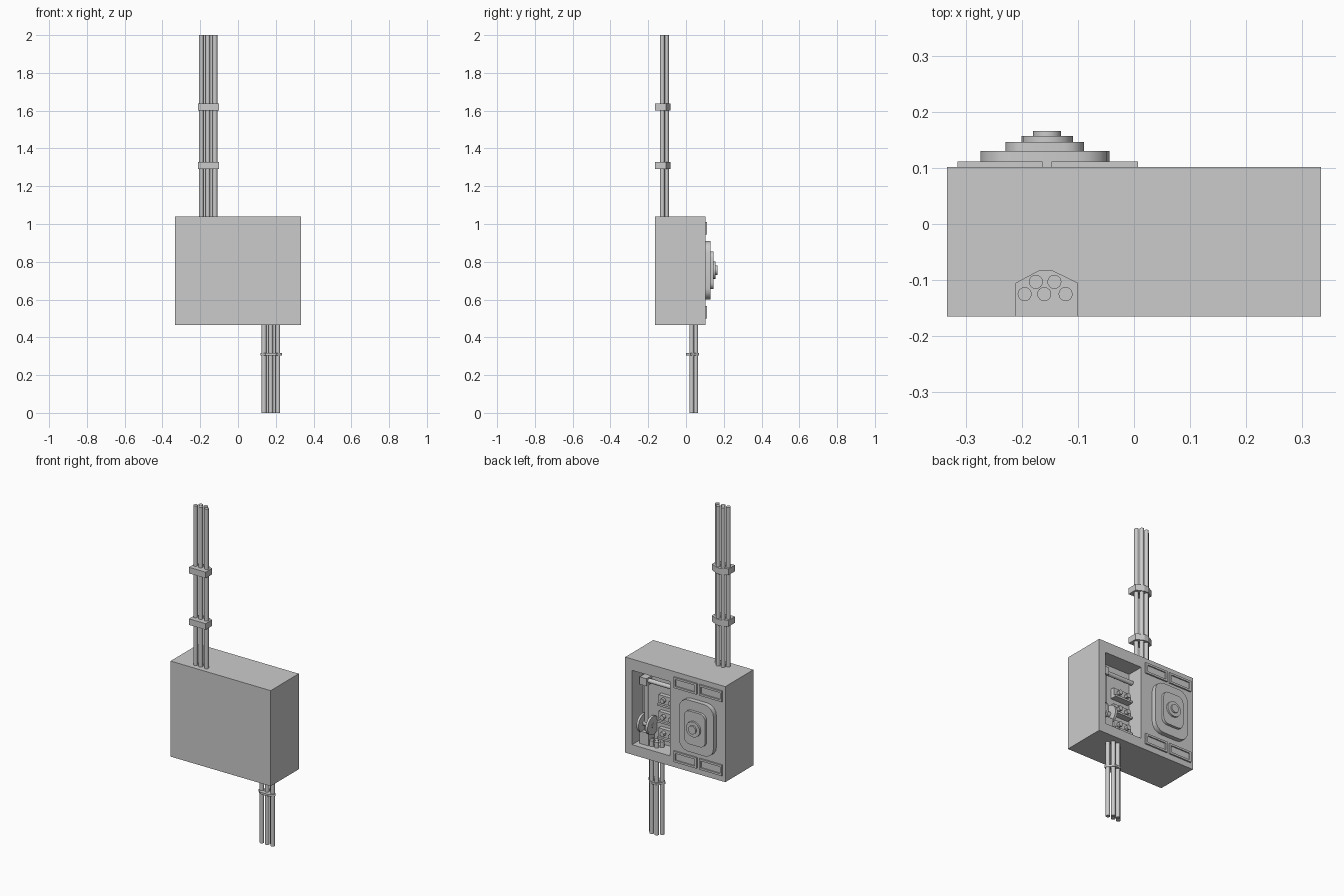
import bpy, bmesh
from math import pi, sin, cos
from mathutils import Matrix

if "Cube" in bpy.data.objects:
    bpy.data.objects.remove(bpy.data.objects["Cube"])


def finish(name, bm, smooth=False):
    bmesh.ops.recalc_face_normals(bm, faces=bm.faces)
    me = bpy.data.meshes.new(name)
    bm.to_mesh(me)
    bm.free()
    ob = bpy.data.objects.new(name, me)
    bpy.context.collection.objects.link(ob)
    if smooth:
        bpy.ops.object.select_all(action='DESELECT')
        ob.select_set(True)
        bpy.context.view_layer.objects.active = ob
        bpy.ops.object.shade_smooth_by_angle()
    return ob


def box(name, x0, x1, y0, y1, z0, z1):
    bm = bmesh.new()
    bmesh.ops.create_cube(bm, size=1)
    for v in bm.verts:
        v.co = ((x0 + x1) / 2 + v.co.x * (x1 - x0),
                (y0 + y1) / 2 + v.co.y * (y1 - y0),
                (z0 + z1) / 2 + v.co.z * (z1 - z0))
    return finish(name, bm)


def rod(name, center, r, length, axis='Z', sides=16):
    bm = bmesh.new()
    rot = {'Z': Matrix(), 'X': Matrix.Rotation(pi / 2, 4, 'Y'),
           'Y': Matrix.Rotation(pi / 2, 4, 'X')}[axis]
    bmesh.ops.create_cone(bm, cap_ends=True, segments=sides, radius1=r, radius2=r,
                          depth=length, matrix=Matrix.Translation(center) @ rot)
    return finish(name, bm, True)


def prism(name, pts, lo, hi, axis='Z', smooth=False):
    """Extrude a 2D outline along z (xy outline) or y (xz outline)."""
    bm = bmesh.new()
    put = (lambda p, h: (p[0], p[1], h)) if axis == 'Z' else (lambda p, h: (p[0], h, p[1]))
    a = [bm.verts.new(put(p, lo)) for p in pts]
    b = [bm.verts.new(put(p, hi)) for p in pts]
    bm.faces.new(a)
    bm.faces.new(b)
    n = len(pts)
    for i in range(n):
        bm.faces.new((a[i], a[(i + 1) % n], b[(i + 1) % n], b[i]))
    return finish(name, bm, smooth)


def tray(name, outer, inner, y_base, y_rim, y_floor):
    """Block with a rectangular recess opening towards +y; rects are x0, x1, z0, z1."""
    bm = bmesh.new()
    ring = lambda r, y: [bm.verts.new((x, y, z)) for x, z in
                         ((r[0], r[2]), (r[1], r[2]), (r[1], r[3]), (r[0], r[3]))]
    loops = [ring(outer, y_base), ring(outer, y_rim), ring(inner, y_rim), ring(inner, y_floor)]
    for a, b in zip(loops, loops[1:]):
        for i in range(4):
            j = (i + 1) % 4
            bm.faces.new((a[i], a[j], b[j], b[i]))
    bm.faces.new(loops[0])
    bm.faces.new(loops[-1])
    return finish(name, bm)


def rounded(cx, cz, w, h, r, steps=4):
    pts = []
    for k, (sx, sz) in enumerate(((1, 1), (-1, 1), (-1, -1), (1, -1))):
        for i in range(steps + 1):
            a = (k + i / steps) * pi / 2
            pts.append((cx + sx * (w / 2 - r) + r * cos(a), cz + sz * (h / 2 - r) + r * sin(a)))
    return pts


# Cabinet with open bay
tray("cabinet", (-0.333, 0.333, 0.465, 1.04), (0.034, 0.287, 0.525, 0.972), -0.165, 0.102, 0.0)

# Conduit bundles above and below
cluster = [(-0.195, -0.125), (-0.16, -0.125), (-0.122, -0.125), (-0.175, -0.103), (-0.142, -0.103)]
for i, (x, y) in enumerate(cluster):
    rod(f"upper_conduit_{i}", (x, y, 1.51), 0.0125, 0.98)
    rod(f"lower_conduit_{i}", (x + 0.333, y + 0.155, 0.28), 0.0125, 0.56)

# Wall clamps and lower tie
clamp = [(-0.211, -0.165), (-0.211, -0.105), (-0.17, -0.083), (-0.145, -0.083),
         (-0.10, -0.105), (-0.10, -0.165)]
for i, z in enumerate((1.29, 1.6)):
    prism(f"wall_clamp_{i}", clamp, z, z + 0.037)
tie = [(0.119, 0.025), (0.145, 0.0), (0.2, 0.0), (0.232, 0.025), (0.195, 0.07), (0.15, 0.07)]
prism("conduit_tie", tie, 0.305, 0.317)

# Four framed label plates
for i, (x0, x1) in enumerate(((-0.315, -0.163), (-0.147, 0.007))):
    for j, z0 in enumerate((0.5, 0.945)):
        z1 = z0 + 0.065
        tray(f"framed_plate_{i}{j}", (x0, x1, z0, z1),
             (x0 + 0.012, x1 - 0.012, z0 + 0.012, z1 - 0.012), 0.1, 0.111, 0.104)

# Stepped round-cornered dial
cx, cz = -0.159, 0.755
prism("dial_base", rounded(cx, cz, 0.23, 0.31, 0.06), 0.1, 0.13, 'Y', True)
prism("dial_step", rounded(cx, cz, 0.14, 0.2, 0.035), 0.128, 0.146, 'Y', True)
rod("dial_collar", (cx + 0.004, 0.148, cz), 0.046, 0.018, 'Y')
rod("dial_cap", (cx + 0.004, 0.158, cz), 0.025, 0.016, 'Y')

# Terminal blocks with studs on the bay's rear wall
for i, z in enumerate((0.6, 0.7, 0.8)):
    box(f"terminal_{i}", 0.045, 0.165, -0.005, 0.025, z - 0.03, z + 0.03)
    box(f"terminal_rib_{i}", 0.045, 0.165, 0.0, 0.04, z - 0.03, z - 0.018)
    for j, x in enumerate((0.075, 0.13)):
        rod(f"terminal_stud_{i}{j}", (x, 0.03, z + 0.006), 0.014, 0.03, 'Y', 12)

# Switch linkage: top bar, bracket, upright, discs and foot
rod("cross_bar", (0.145, 0.03, 0.9), 0.013, 0.21, 'X')
box("bar_bracket", 0.225, 0.27, -0.005, 0.055, 0.875, 0.92)
rod("upright_rod", (0.238, 0.035, 0.74), 0.011, 0.3)
for i, x in enumerate((0.26, 0.2)):
    rod(f"switch_disc_{i}", (x, 0.035, 0.64), 0.055, 0.014, 'X', 20)
rod("disc_axle", (0.23, 0.035, 0.64), 0.015, 0.08, 'X')
box("switch_foot", 0.205, 0.265, 0.005, 0.065, 0.52, 0.6)
